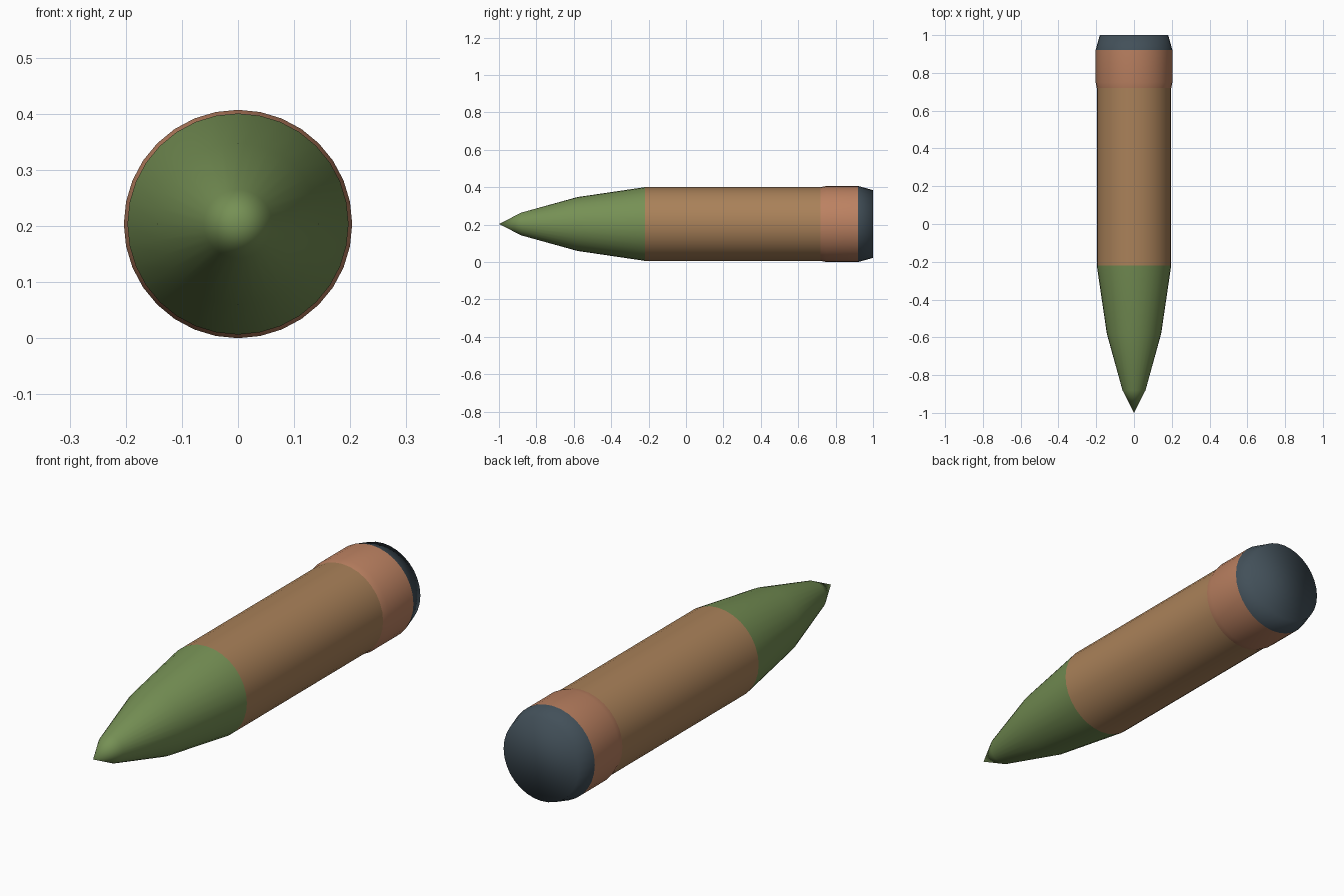
import bpy, bmesh, math

if "Cube" in bpy.data.objects:
    bpy.data.objects.remove(bpy.data.objects["Cube"])

SIDES = 32
AXIS_Z = 0.2035


def lathe(name, profile, color):
    """Revolve (y, radius) points around the long axis of the round."""
    bm = bmesh.new()
    rings = []
    for y, r in profile:
        if r == 0:
            rings.append([bm.verts.new((0, y, AXIS_Z))] * SIDES)
            continue
        rings.append([bm.verts.new((r * math.sin(2 * math.pi * i / SIDES), y,
                                    AXIS_Z + r * math.cos(2 * math.pi * i / SIDES)))
                      for i in range(SIDES)])
    for a, b in zip(rings, rings[1:]):
        for i in range(SIDES):
            j = (i + 1) % SIDES
            quad = list(dict.fromkeys((a[i], b[i], b[j], a[j])))
            bm.faces.new(quad)
    # close the flat base
    if profile[-1][0] >= 1.0:
        bm.faces.new(rings[-1])
    for f in bm.faces:
        f.smooth = True
    mesh = bpy.data.meshes.new(name)
    bm.normal_update()
    # make every face point away from the axis
    side = bm.faces[:][0]
    c = side.calc_center_median()
    if side.normal.x * c.x + side.normal.z * (c.z - AXIS_Z) < 0:
        bmesh.ops.reverse_faces(bm, faces=bm.faces[:])
    bmesh.ops.recalc_face_normals(bm, faces=bm.faces[:]) if profile[-1][0] >= 1.0 else None
    if profile[-1][0] >= 1.0:
        base = max(bm.faces, key=lambda f: f.calc_center_median().y)
        if base.normal.y < 0:
            bmesh.ops.reverse_faces(bm, faces=bm.faces[:])
    bm.to_mesh(mesh)
    bm.free()
    mat = bpy.data.materials.new(name + "_paint")
    mat.diffuse_color = (*color, 1)
    mat.use_nodes = True
    mat.node_tree.nodes["Principled BSDF"].inputs["Base Color"].default_value = mat.diffuse_color
    mesh.materials.append(mat)
    obj = bpy.data.objects.new(name, mesh)
    bpy.context.collection.objects.link(obj)
    return obj


# pointed green nose
lathe("nose", [(-1.0, 0), (-0.88, 0.061), (-0.58, 0.144), (-0.22, 0.197)],
      (0.18, 0.28, 0.09))
# long straight body
lathe("body", [(-0.22, 0.197), (0.72, 0.197)], (0.40, 0.22, 0.10))
# slightly wider copper band
lathe("drive_band", [(0.72, 0.197), (0.75, 0.2035), (0.92, 0.2035)],
      (0.50, 0.22, 0.12))
# dark tapered base
lathe("base_cap", [(0.92, 0.2035), (1.0, 0.181)], (0.055, 0.08, 0.10))
